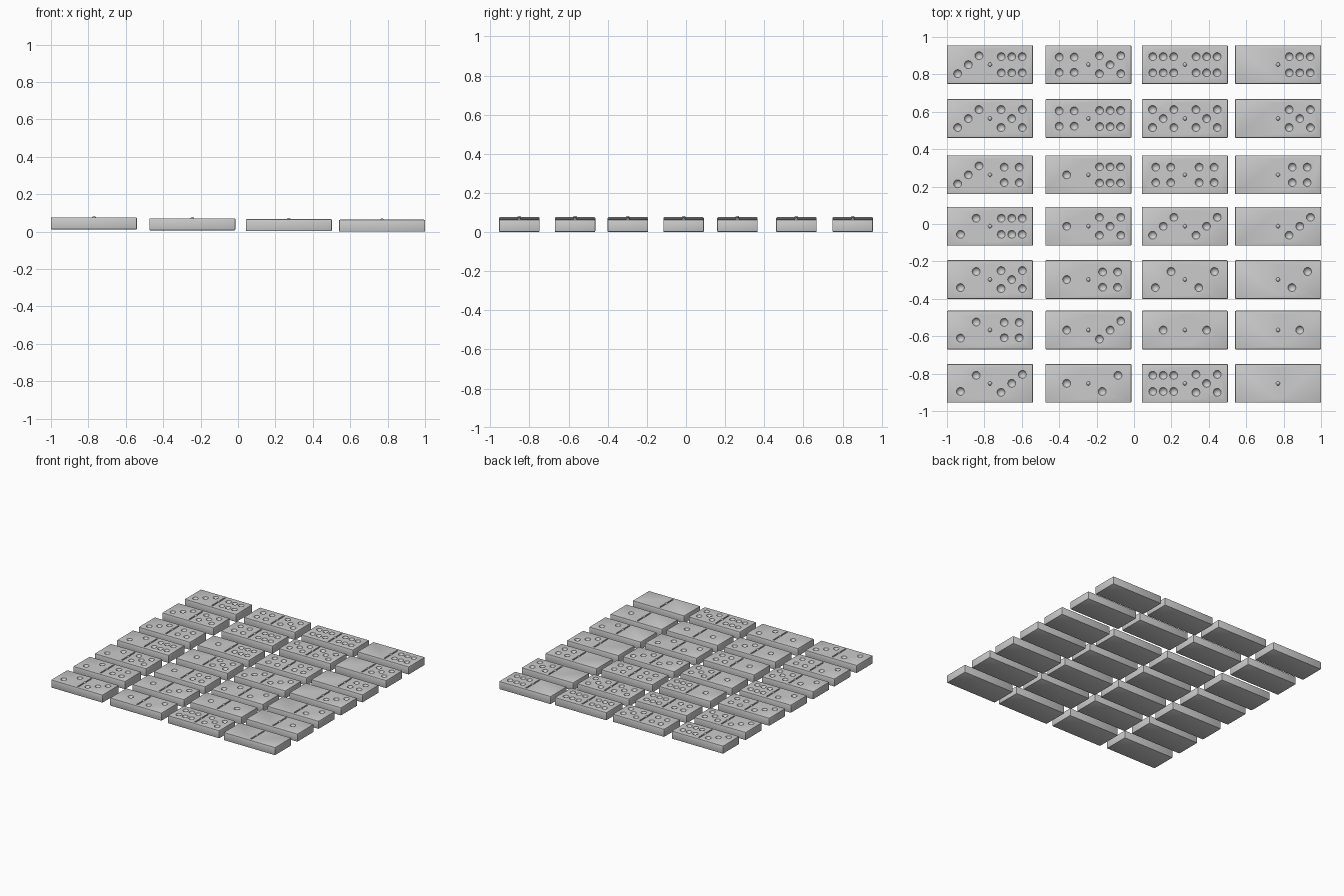
import bpy, bmesh
from mathutils import Matrix, Vector

if "Cube" in bpy.data.objects:
    bpy.data.objects.remove(bpy.data.objects["Cube"])

L, W, H = 0.46, 0.207, 0.064          # tile length, width, thickness
COL_X = [-0.77, -0.244, 0.272, 0.77]
COL_Z = [0.012, 0.007, 0.003, 0.0]
ROW_Y = [0.852, 0.564, 0.263, -0.012, -0.297, -0.567, -0.852]
ROWS = ["36 45 66 06", "35 46 55 05", "34 16 44 04", "26 15 33 03",
        "25 14 22 02", "24 13 11 01", "23 12 65 00"]


def pips(n):
    """Pip offsets from the middle of a half tile."""
    if n == 6:
        return [(x, y) for x in (-0.056, 0, 0.056) for y in (-0.043, 0.043)]
    if n == 4:
        return [(x, y) for x in (-0.04, 0.04) for y in (-0.041, 0.041)]
    pts = [(0, 0)] if n % 2 else []
    if n == 2:
        pts += [(-0.042, -0.043), (0.042, 0.043)]
    if n in (3, 5):
        pts += [(-0.057, -0.048), (0.057, 0.048)]
    if n == 5:
        pts += [(-0.057, 0.048), (0.057, -0.048)]
    return pts


def add_box(bm, size, centre):
    m = Matrix.Translation(centre) @ Matrix.Diagonal((*size, 1))
    return bmesh.ops.create_cube(bm, size=1, matrix=m)


def to_object(bm, name, loc):
    me = bpy.data.meshes.new(name)
    bm.to_mesh(me)
    bm.free()
    ob = bpy.data.objects.new(name, me)
    ob.location = loc
    bpy.context.collection.objects.link(ob)
    return ob


def activate(ob):
    bpy.ops.object.select_all(action='DESELECT')
    ob.select_set(True)
    bpy.context.view_layer.objects.active = ob


def domino(left, right, loc):
    # body with softened edges
    bm = bmesh.new()
    add_box(bm, (L, W, H), (0, 0, H / 2))
    bmesh.ops.bevel(bm, geom=bm.edges[:], offset=0.005, segments=2,
                    profile=0.5, affect='EDGES')
    body = to_object(bm, f"domino_{left}_{right}", loc)

    # cutter: divider groove and round dimples
    bm = bmesh.new()
    add_box(bm, (0.011, 0.168, 0.02), (0, 0, H + 0.003))
    for side, n in ((-1, left), (1, right)):
        for x, y in pips(n):
            bmesh.ops.create_uvsphere(
                bm, u_segments=20, v_segments=12, radius=0.023,
                matrix=Matrix.Translation((side * 0.116 + x, y, H + 0.008)))
    cutter = to_object(bm, "pip_cutter", loc)
    cutter.hide_render = True
    bpy.context.view_layer.update()

    mod = body.modifiers.new("pips", 'BOOLEAN')
    mod.operation = 'DIFFERENCE'
    mod.solver = 'EXACT'
    mod.object = cutter
    activate(body)
    bpy.ops.object.modifier_apply(modifier=mod.name)
    bpy.data.objects.remove(cutter)
    bpy.ops.object.shade_smooth_by_angle(angle=0.55)

    # small rivet in the middle of the divider
    bm = bmesh.new()
    bmesh.ops.create_uvsphere(bm, u_segments=16, v_segments=10, radius=0.011,
                              matrix=Matrix.Translation((0, 0, H - 0.004)))
    rivet = to_object(bm, f"rivet_{left}_{right}", loc)
    activate(rivet)
    bpy.ops.object.shade_smooth_by_angle(angle=0.55)


# full set laid out in four columns and seven rows
for y, row in zip(ROW_Y, ROWS):
    for x, z, pair in zip(COL_X, COL_Z, row.split()):
        domino(int(pair[0]), int(pair[1]), Vector((x, y, z)))
